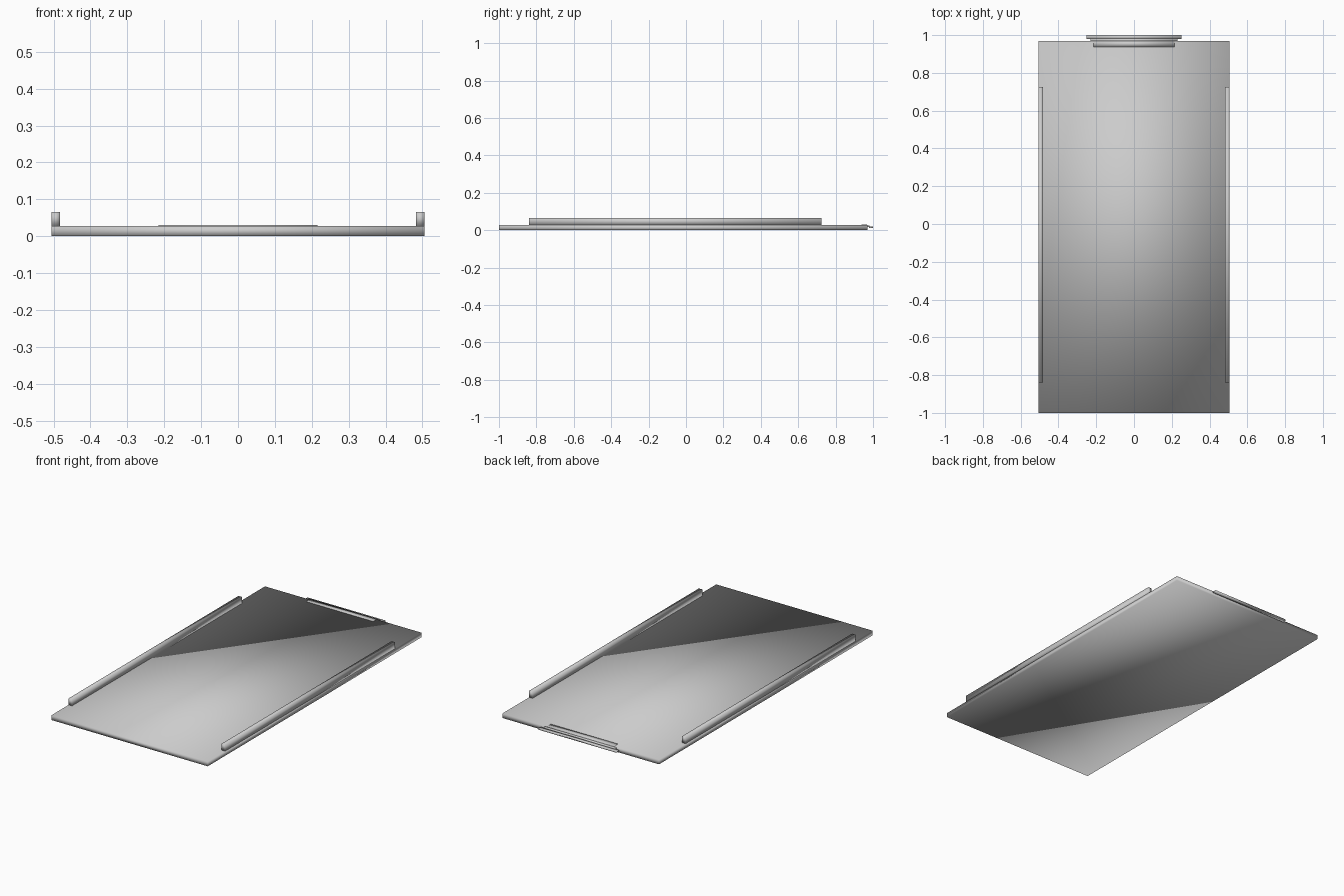
import bpy

if "Cube" in bpy.data.objects:
    bpy.data.objects.remove(bpy.data.objects["Cube"])

grey = bpy.data.materials.new("light_grey")
grey.diffuse_color = (0.6, 0.6, 0.6, 1)
grey.use_nodes = True
grey.node_tree.nodes["Principled BSDF"].inputs["Base Color"].default_value = grey.diffuse_color


def box(name, x0, x1, y0, y1, z0, z1):
    """Softly shaded box given by its limits."""
    bpy.ops.mesh.primitive_cube_add(size=1)
    ob = bpy.context.object
    ob.name = name
    size, mid = (x1 - x0, y1 - y0, z1 - z0), ((x0 + x1) / 2, (y0 + y1) / 2, (z0 + z1) / 2)
    for v in ob.data.vertices:
        v.co = [c * s + m for c, s, m in zip(v.co, size, mid)]
    ob.data.materials.append(grey)
    ob.data.shade_smooth()
    return ob


# Flat panel
box("panel", -0.505, 0.505, -1.0, 0.97, 0, 0.027)

# Side rails
box("left_rail", -0.505, -0.483, -0.84, 0.725, 0.027, 0.065)
box("right_rail", 0.483, 0.505, -0.84, 0.725, 0.027, 0.065)

# Stepped pull tab on the back edge
box("tab_inner_strip", -0.215, 0.215, 0.938, 0.968, 0.022, 0.030)
box("tab_neck", -0.23, 0.23, 0.965, 0.982, 0.017, 0.025)
box("tab_lip", -0.252, 0.252, 0.979, 1.0, 0.011, 0.019)
